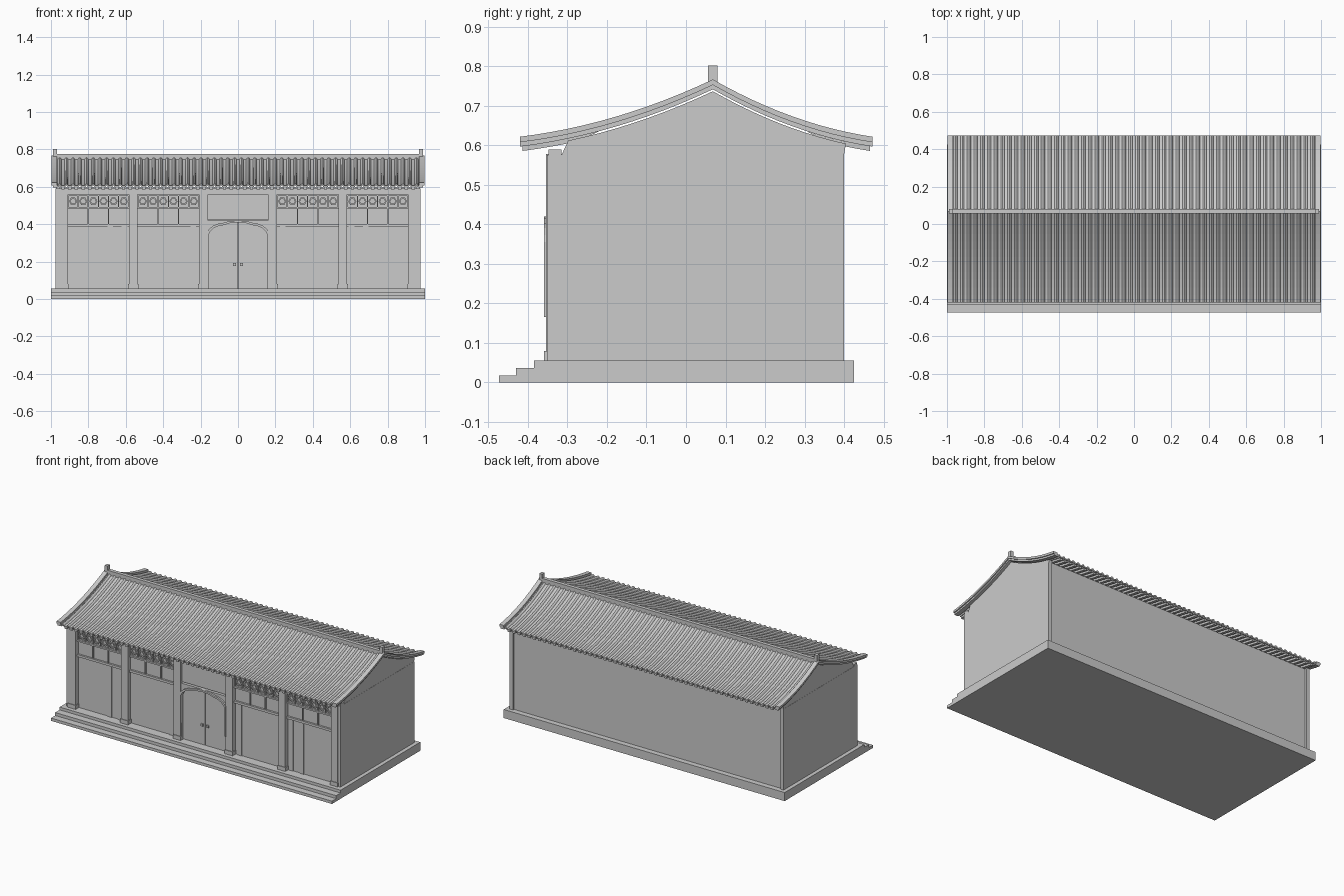
import bpy, bmesh, math

cube = bpy.data.objects.get("Cube")
if cube:
    bpy.data.objects.remove(cube, do_unlink=True)

grey = bpy.data.materials.new("plain grey")
grey.use_nodes = True
grey.diffuse_color = (0.6, 0.6, 0.6, 1)
grey.node_tree.nodes["Principled BSDF"].inputs["Base Color"].default_value = (0.6, 0.6, 0.6, 1)


def finish(name, bm, recalc=True):
    if recalc:
        bmesh.ops.recalc_face_normals(bm, faces=bm.faces)
    mesh = bpy.data.meshes.new(name)
    bm.to_mesh(mesh)
    bm.free()
    mesh.materials.append(grey)
    ob = bpy.data.objects.new(name, mesh)
    bpy.context.collection.objects.link(ob)
    return ob


def boxes(name, items):
    """One object from (x0, x1, y0, y1, z0, z1) boxes."""
    bm = bmesh.new()
    for x0, x1, y0, y1, z0, z1 in items:
        vs = bmesh.ops.create_cube(bm, size=1)["verts"]
        for v in vs:
            v.co.x = (x0 + x1) / 2 + v.co.x * (x1 - x0)
            v.co.y = (y0 + y1) / 2 + v.co.y * (y1 - y0)
            v.co.z = (z0 + z1) / 2 + v.co.z * (z1 - z0)
    return finish(name, bm)


def prisms(name, outlines, axis, spans):
    """Extrude flat outlines along x or y between each pair in spans."""
    bm = bmesh.new()
    for pts in outlines:
        for a, b in spans:
            def place(p, d):
                return (d, p[0], p[1]) if axis == "x" else (p[0], d, p[1])
            face = bm.faces.new([bm.verts.new(place(p, a)) for p in pts])
            new = bmesh.ops.extrude_face_region(bm, geom=[face])["geom"]
            for v in new:
                if isinstance(v, bmesh.types.BMVert):
                    v.co[0 if axis == "x" else 1] = b
    return finish(name, bm)


# Roof curve, from the eave (s = 0) to the ridge (s = 1)
RIDGE_Y, FRONT, BACK = 0.068, -0.42, 0.472
STEPS = 12


def roof_pt(eave, s, drop=0.0):
    return (eave + (RIDGE_Y - eave) * s, 0.622 + 0.06 * s + 0.085 * s * s - drop)


def slope(eave, drop, s0=0.0, s1=1.0, n=STEPS):
    return [roof_pt(eave, s0 + (s1 - s0) * i / n, drop) for i in range(n + 1)]


def whole(drop):
    return slope(FRONT, drop) + slope(BACK, drop)[-2::-1]


# Platform and front steps
boxes("platform", [(-1, 1, -0.345, 0.425, 0, 0.055)])
boxes("steps", [(-1, 1, -0.385, -0.345, 0, 0.055),
                (-1, 1, -0.43, -0.385, 0, 0.037),
                (-1, 1, -0.473, -0.43, 0, 0.018)])

# Walls and gables
boxes("back_wall", [(-0.955, 0.955, 0.375, 0.39, 0.055, 0.6)])
boxes("side_walls", [(s * 0.975, s * 0.952, -0.315, 0.40, 0.055, 0.576) for s in (-1, 1)])
gable = [p for p in whole(0.03) if -0.32 < p[0] < 0.405]
prisms("gables", [[(-0.315, 0.576)] + gable + [(0.40, 0.576)]], "x",
       [(-0.974, -0.952), (0.952, 0.974)])

# Columns with plinths, and the beam across them
cols = [s * x for x in (0.185, 0.56, 0.933) for s in (-1, 1)]
boxes("columns", [(x - 0.024, x + 0.024, -0.355, -0.31, 0.055, 0.578) for x in cols])
boxes("column_plinths", [(x - 0.028, x + 0.028, -0.359, -0.31, 0.055, 0.08) for x in cols])
boxes("corner_posts", [(s * 0.975, s * 0.95, -0.352, -0.31, 0.055, 0.576) for s in (-1, 1)])
boxes("eave_beam", [(-0.975, 0.975, -0.348, -0.315, 0.56, 0.59)])

# Four side bays: panel wall, rails, leaf battens, transom bars, lattice
bays = [(0.209, 0.536), (0.584, 0.909)]
wall, rails, battens, lattice = [], [], [], []
hexes = []
for s in (-1, 1):
    for n, (a, b) in enumerate(bays):
        w = b - a

        def bar(x0, x1, d, z0, z1):
            return (s * x0, s * x1, d, -0.318, z0, z1)
        wall.append(bar(a, b, -0.325, 0.055, 0.575))
        rails += [bar(a, b, -0.337, 0.385, 0.4), bar(a, b, -0.337, 0.483, 0.493),
                  bar(a, b, -0.337, 0.552, 0.565)]
        rails += [bar(a + w * k / 3 - 0.003, a + w * k / 3 + 0.003, -0.335, 0.4, 0.485)
                  for k in (1, 2)]
        battens += [bar(x, x + 0.03, -0.33, 0.055, 0.385)
                    for x in ((0.225,) if n == 0 else (0.592, 0.668))]
        cell = w / 6
        lattice += [bar(a + cell * k - 0.003, a + cell * k + 0.003, -0.334, 0.49, 0.555)
                    for k in range(7)]
        hexes += [(s * (a + cell * (k + 0.5)), 0.5225) for k in range(6)]
boxes("bay_panels", wall)
boxes("bay_rails", rails)
boxes("leaf_battens", battens)
boxes("lattice_bars", lattice)

# Hexagon rings inside the lattice
bm = bmesh.new()
for cx, cz in hexes:
    def ring(r, y):
        return [bm.verts.new((cx + r * math.cos(k * math.pi / 3), y,
                              cz + r * math.sin(k * math.pi / 3))) for k in range(6)]
    loops = [ring(0.022, -0.324), ring(0.022, -0.334), ring(0.014, -0.334), ring(0.014, -0.324)]
    for p, q in zip(loops, loops[1:]):
        for k in range(6):
            m = (k + 1) % 6
            bm.faces.new((p[k], p[m], q[m], q[k]))
finish("lattice_hexagons", bm)

# Entrance: arched surround, raised trim, double door, knobs, name board
half = [(0.157, 0.345), (0.148, 0.362), (0.128, 0.38), (0.1, 0.392), (0.085, 0.393), (0.045, 0.405)]
arch = half + [(0, 0.409)] + [(-x, z) for x, z in reversed(half)]
prisms("arch_surround", [[(0.163, 0.055), (0.157, 0.055)] + arch +
                         [(-0.157, 0.055), (-0.163, 0.055), (-0.163, 0.42), (0.163, 0.42)]],
       "y", [(-0.348, -0.318)])
trim_in = [(0.157, 0.165)] + arch + [(-0.157, 0.165)]
trim_out = [(x * 1.05, z + (0.011 if z > 0.2 else 0)) for x, z in trim_in]
prisms("arch_trim", [trim_in + trim_out[::-1]], "y", [(-0.36, -0.346)])
boxes("door_leaves", [(s * 0.002, s * 0.161, -0.333, -0.318, 0.057, 0.412) for s in (-1, 1)])
boxes("door_backing", [(-0.163, 0.163, -0.322, -0.312, 0.055, 0.575)])
boxes("door_knobs", [(s * 0.012, s * 0.027, -0.342, -0.332, 0.177, 0.192) for s in (-1, 1)])
boxes("name_board", [(-0.161, 0.161, -0.338, -0.318, 0.425, 0.563)])

# Tiled roof: a ribbed sheet over both slopes
PITCH, COUNT = 0.036, 54
section = [(-0.5, 0), (-0.28, 0), (-0.17, 0.007), (0, 0.01), (0.17, 0.007), (0.28, 0)]
xs = [((i - (COUNT - 1) / 2 + u) * PITCH, h) for i in range(COUNT) for u, h in section]
xs.append((-xs[0][0], 0))
bm = bmesh.new()
rows = [[bm.verts.new((x, y, z + h)) for x, h in xs] for y, z in whole(0.016)]
for r, q in zip(rows, rows[1:]):
    for k in range(len(xs) - 1):
        bm.faces.new((r[k], r[k + 1], q[k + 1], q[k]))
roof = finish("roof_tiles", bm, recalc=False)
solid = roof.modifiers.new("thickness", "SOLIDIFY")
solid.thickness = 0.008
solid.offset = -1

# Verge rims at both gable ends, in two layers
spans = [(-0.997, -0.968), (0.968, 0.997)]
prisms("verge_rims", [whole(0) + whole(0.014)[::-1]], "x", spans)
prisms("verge_boards", [whole(0.014) + whole(0.025)[::-1]], "x",
       [(-0.99, -0.965), (0.965, 0.99)])

# Eave rafters under each slope, tapering inwards
shapes = []
for eave in (FRONT + 0.006, BACK - 0.006):
    shapes.append(slope(eave, 0.024, 0, 0.4, 5) + slope(eave, 0.036, 0, 0.3, 4)[::-1])
prisms("eave_rafters", shapes, "x",
       [((i - 26) * PITCH - 0.009, (i - 26) * PITCH + 0.009) for i in range(53)])

# Ridge and end finials
boxes("ridge", [(-0.985, 0.985, 0.057, 0.08, 0.745, 0.775)])
boxes("finials", [(s * 0.968, s * 0.988, 0.056, 0.08, 0.75, 0.802) for s in (-1, 1)])
